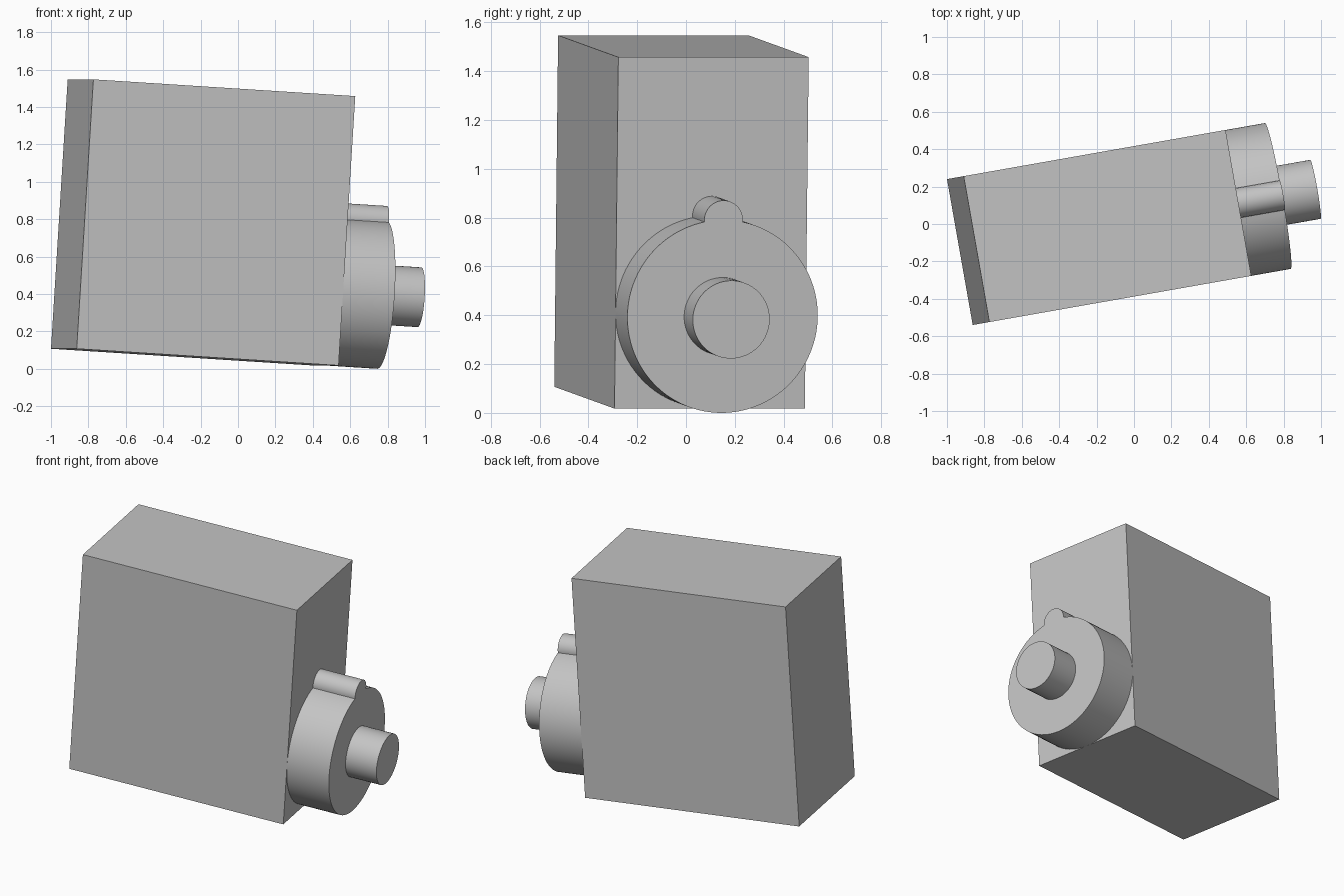
import bpy
import bmesh
from math import pi, sin, cos, asin, radians
from mathutils import Matrix, Vector

cube = bpy.data.objects.get("Cube")
if cube:
    bpy.data.objects.remove(cube, do_unlink=True)

# Tilted frame: origin at the bottom centre of the body's end face, x along the axis
FRAME = (Matrix.Translation((0.469, 0.097, 0.0176))
         @ Matrix.Rotation(radians(10), 4, "Z")
         @ Matrix.Rotation(radians(3.6), 4, "Y"))

LENGTH, HEIGHT, RADIUS = 1.4245, 1.443, 0.396
BUMP, SHAFT = 0.08, 0.16
DISC_END, SHAFT_END = 0.28, 0.485

grey = bpy.data.materials.new("plain grey")
grey.use_nodes = True
colour = (0.55, 0.55, 0.55, 1)
grey.diffuse_color = colour
grey.node_tree.nodes["Principled BSDF"].inputs["Base Color"].default_value = colour


def arc(radius, start, end, steps, height):
    """Points on an arc in the y-z plane, angles measured from straight up."""
    angles = [start + (end - start) * i / steps for i in range(steps + 1)]
    return [(radius * sin(a), height + radius * cos(a)) for a in angles]


def extrude_profile(name, profile, x0, x1, smooth=True):
    """Extrude a y-z outline along the axis from x0 to x1."""
    bm = bmesh.new()
    base = bm.faces.new([bm.verts.new((x0, y, z)) for y, z in profile])
    result = bmesh.ops.extrude_face_region(bm, geom=[base], use_keep_orig=True)
    verts = [g for g in result["geom"] if isinstance(g, bmesh.types.BMVert)]
    bmesh.ops.translate(bm, verts=verts, vec=Vector((x1 - x0, 0, 0)))
    bmesh.ops.recalc_face_normals(bm, faces=bm.faces)
    mesh = bpy.data.meshes.new(name)
    bm.to_mesh(mesh)
    bm.free()
    mesh.materials.append(grey)
    obj = bpy.data.objects.new(name, mesh)
    bpy.context.collection.objects.link(obj)
    obj.matrix_world = FRAME
    if smooth:
        bpy.ops.object.select_all(action="DESELECT")
        obj.select_set(True)
        bpy.context.view_layer.objects.active = obj
        bpy.ops.object.shade_smooth_by_angle(angle=radians(30))
    return obj


# Box body
extrude_profile("body", [(-RADIUS, 0), (RADIUS, 0), (RADIUS, HEIGHT), (-RADIUS, HEIGHT)],
                -LENGTH, 0, smooth=False)

# Round flange with a small lobe centred on its rim
half = 2 * asin(BUMP / (2 * RADIUS))
rim = arc(RADIUS, half, 2 * pi - half, 96, RADIUS)
turn = (pi + half) / 2
lobe = arc(BUMP, -turn, turn, 32, 2 * RADIUS)
extrude_profile("flange", rim + lobe[1:-1], 0, DISC_END)

# Output shaft
extrude_profile("shaft", arc(SHAFT, 0, 2 * pi, 64, RADIUS)[:-1], DISC_END, SHAFT_END)
